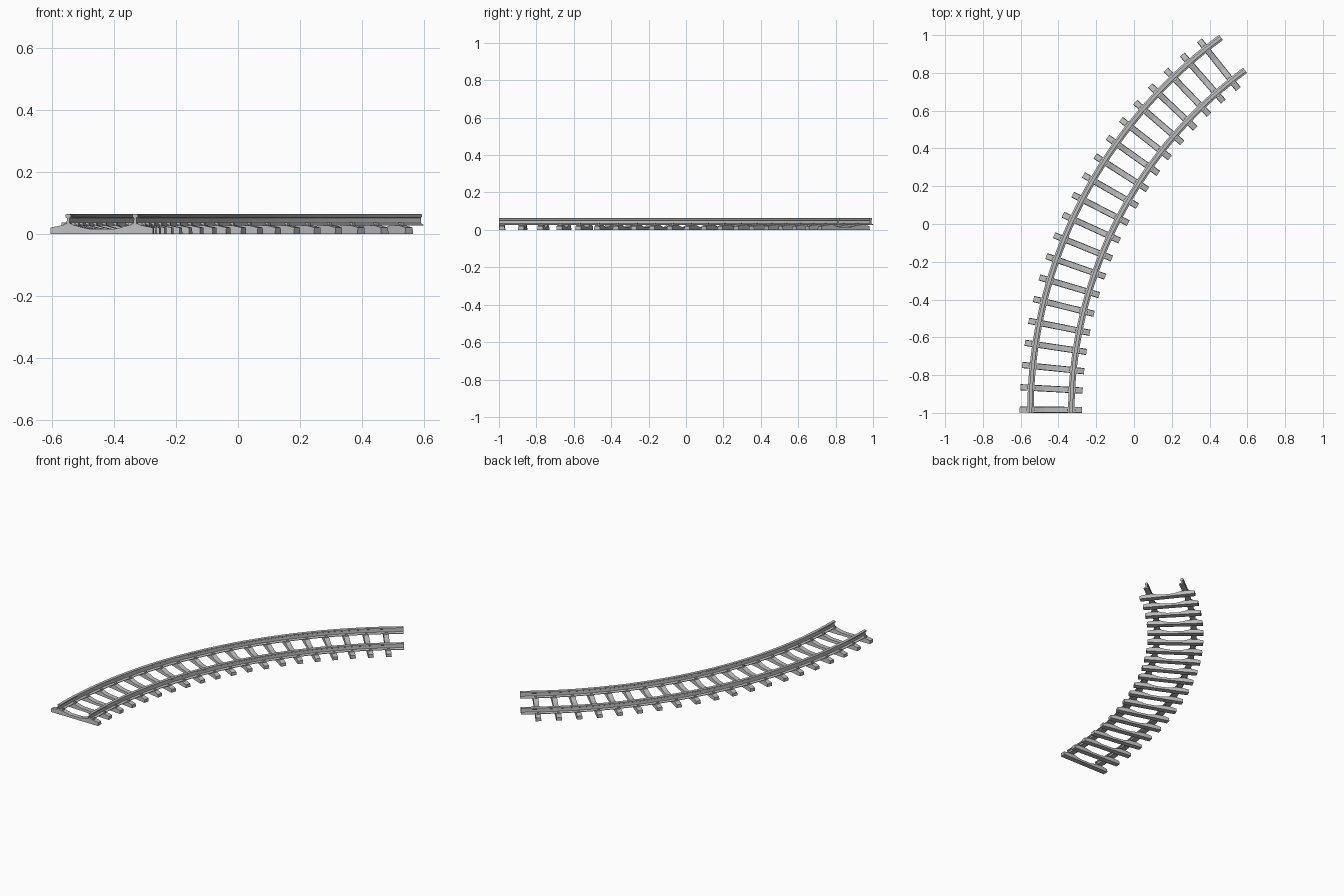
import bpy, bmesh, math
from mathutils import Vector, Matrix

cube = bpy.data.objects.get("Cube")
if cube:
    bpy.data.objects.remove(cube)

# Track layout: a circular bend seen from above
CENTRE = Vector((1.915, -1.0, 0))
RADIUS = 2.355
SWEEP = math.radians(53.8)
HALF_GAUGE = 0.108
SLEEPERS = 20
STEPS = 40


def make_material(name, value):
    mat = bpy.data.materials.new(name)
    mat.use_nodes = True
    colour = (value, value, value, 1)
    mat.diffuse_color = colour
    mat.node_tree.nodes["Principled BSDF"].inputs["Base Color"].default_value = colour
    return mat


grey = make_material("plain grey", 0.5)


def finish(bm, name):
    bmesh.ops.recalc_face_normals(bm, faces=bm.faces)
    mesh = bpy.data.meshes.new(name)
    bm.to_mesh(mesh)
    bm.free()
    mesh.materials.append(grey)
    obj = bpy.data.objects.new(name, mesh)
    bpy.context.collection.objects.link(obj)
    return obj


def on_bend(angle, offset, z):
    """Point on the bend; positive offset lies toward the inside."""
    r = RADIUS - offset
    return CENTRE + Vector((-r * math.cos(angle), r * math.sin(angle), z))


def loft(bm, rings):
    """Skin a row of closed rings and cap both ends."""
    rows = [[bm.verts.new(p) for p in ring] for ring in rings]
    n = len(rows[0])
    for a, b in zip(rows, rows[1:]):
        for i in range(n):
            j = (i + 1) % n
            bm.faces.new((a[i], a[j], b[j], b[i]))
    bm.faces.new(rows[0])
    bm.faces.new(rows[-1])


# Rails: flat foot, thin web and rounded head
half = [(0.017, 0.026), (0.017, 0.029), (0.005, 0.034), (0.004, 0.051),
        (0.009, 0.054), (0.009, 0.061), (0.006, 0.063)]
profile = half + [(-x, z) for x, z in reversed(half)]
for name, side in (("outer_rail", -HALF_GAUGE), ("inner_rail", HALF_GAUGE)):
    bm = bmesh.new()
    loft(bm, [[on_bend(SWEEP * s / STEPS, side + x, z) for x, z in profile]
              for s in range(STEPS + 1)])
    rail = finish(bm, name)
    bpy.context.view_layer.objects.active = rail
    rail.select_set(True)
    bpy.ops.object.shade_smooth_by_angle(angle=math.radians(25))
    rail.select_set(False)

# Sleepers: level rail seats, sloping ends and a dip in the middle
half_top = [(0.165, 0.02), (0.135, 0.026), (0.082, 0.026), (0.06, 0.02), (0.035, 0.015)]
top_line = [(-x, z) for x, z in half_top] + [(x, z) for x, z in reversed(half_top)]
BOTTOM, TOP = 0.0165, 0.0145
sleeper_bm, clip_bm = bmesh.new(), bmesh.new()
for i in range(SLEEPERS):
    angle = SWEEP * i / SLEEPERS + BOTTOM / RADIUS
    place = Matrix.Translation(on_bend(angle, 0, 0)) @ Matrix.Rotation(-angle, 4, "Z")
    loft(sleeper_bm, [[place @ Vector(p) for p in
                       ((x, -BOTTOM, 0), (x, BOTTOM, 0), (x, TOP, z), (x, -TOP, z))]
                      for x, z in top_line])
    # Clips holding the foot on both sides of each rail
    for side in (-HALF_GAUGE, HALF_GAUGE):
        for edge in (-1, 1):
            spot = Matrix.Translation((side + edge * 0.016, 0, 0.031))
            size = Matrix.Diagonal((0.012, 0.012, 0.012, 1))
            bmesh.ops.create_cube(clip_bm, size=1, matrix=place @ spot @ size)
finish(sleeper_bm, "sleepers")
finish(clip_bm, "rail_clips")
